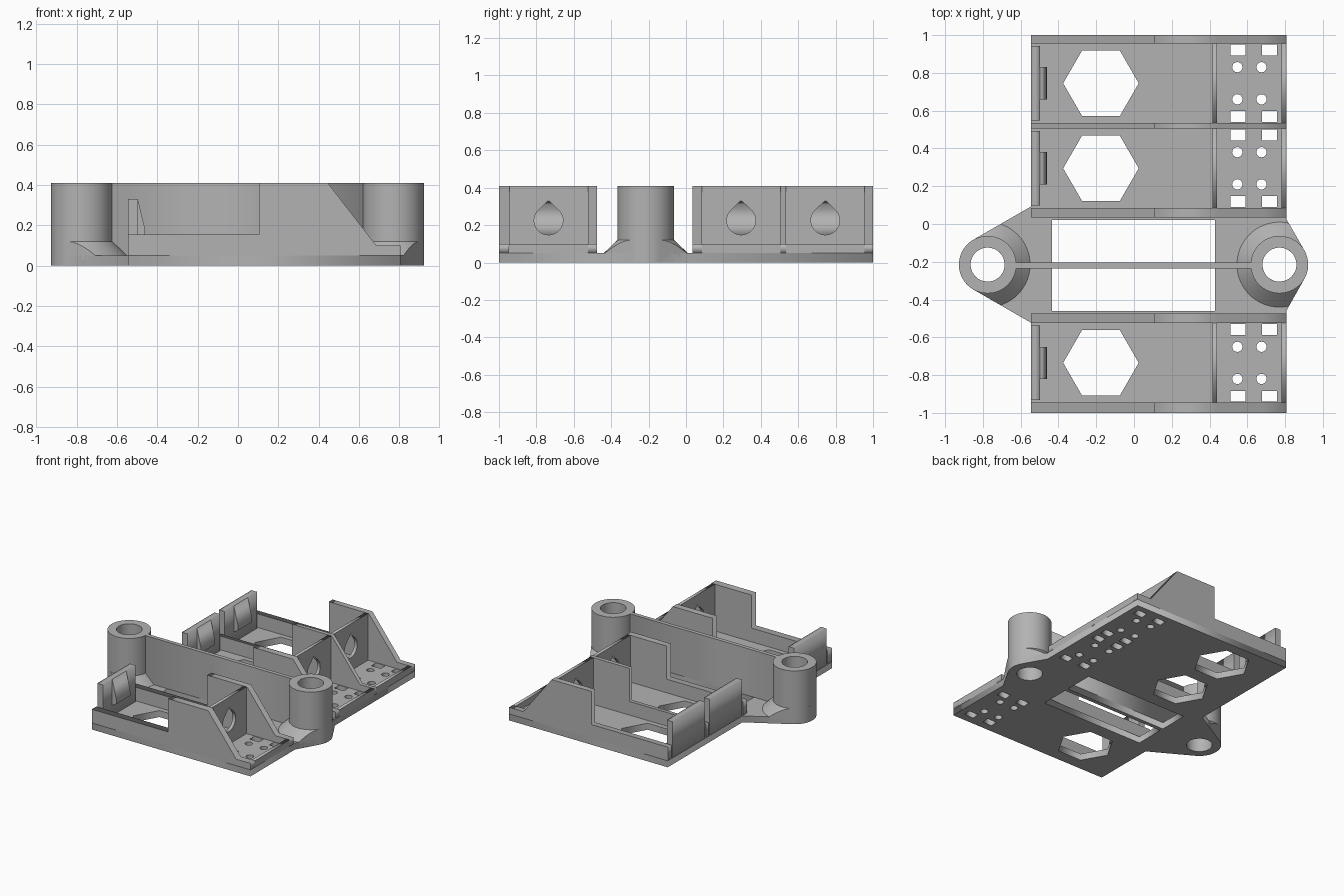
import bpy, bmesh, math
from mathutils import Matrix

if "Cube" in bpy.data.objects:
    bpy.data.objects.remove(bpy.data.objects["Cube"])

grey = bpy.data.materials.new("light_grey_plastic")
grey.diffuse_color = (0.45, 0.45, 0.45, 1)
grey.use_nodes = True
grey.node_tree.nodes["Principled BSDF"].inputs["Base Color"].default_value = grey.diffuse_color

PY = -0.215                       # y of both posts
POSTS = (-0.775, 0.77)            # x of the posts
BAYS = (-0.735, 0.295, 0.745)     # y centre of each bay
HALF = 0.21                       # half the inner bay width
TOP, FLOOR = 0.41, 0.05
ROT = {'Z': Matrix(),
       'Y': Matrix.Rotation(math.pi / 2, 4, 'X'),
       'X': Matrix.Rotation(math.pi / 2, 4, 'Z') @ Matrix.Rotation(math.pi / 2, 4, 'X')}


def arc(cx, cy, r, a0=0, a1=360, n=48):
    steps = n if a1 - a0 == 360 else n + 1
    return [(cx + r * math.cos(math.radians(a0 + (a1 - a0) * i / n)),
             cy + r * math.sin(math.radians(a0 + (a1 - a0) * i / n))) for i in range(steps)]


def rect(x0, x1, y0, y1):
    return [(x0, y0), (x1, y0), (x1, y1), (x0, y1)]


def slab(name, loops, lo, hi, axis='Z'):
    """Outline with holes, extruded from lo to hi along an axis."""
    cu = bpy.data.curves.new(name, 'CURVE')
    cu.dimensions, cu.fill_mode, cu.extrude = '2D', 'BOTH', (hi - lo) / 2
    for pts in loops:
        sp = cu.splines.new('POLY')
        sp.points.add(len(pts) - 1)
        for p, (a, b) in zip(sp.points, pts):
            p.co = (a, b, 0, 1)
        sp.use_cyclic_u = True
    tmp = bpy.data.objects.new(name + "_curve", cu)
    bpy.context.collection.objects.link(tmp)
    bpy.context.view_layer.update()
    me = bpy.data.meshes.new_from_object(tmp.evaluated_get(bpy.context.evaluated_depsgraph_get()))
    bpy.data.objects.remove(tmp)
    me.transform(ROT[axis])
    mid = (lo + hi) / 2
    me.transform(Matrix.Translation([mid if axis == k else 0 for k in 'XYZ']))
    bm = bmesh.new()
    bm.from_mesh(me)
    return finish(name, bm, me)


def finish(name, bm, me):
    bmesh.ops.remove_doubles(bm, verts=bm.verts, dist=1e-5)
    bmesh.ops.recalc_face_normals(bm, faces=bm.faces)
    bm.to_mesh(me)
    bm.free()
    me.materials.clear()
    me.materials.append(grey)
    ob = bpy.data.objects.new(name, me)
    bpy.context.collection.objects.link(ob)
    return ob


def smooth(ob):
    bpy.ops.object.select_all(action='DESELECT')
    ob.select_set(True)
    bpy.context.view_layer.objects.active = ob
    bpy.ops.object.shade_smooth_by_angle(angle=math.radians(30))


# base plate with post lugs, hexagons, slots and pin holes
outline = ([(-0.545, 1), (-0.545, 0.093)] + arc(POSTS[0], PY, 0.152, 120, 240, 20)
           + [(-0.545, -0.523), (-0.545, -1), (0.807, -1), (0.807, -0.459)]
           + arc(POSTS[1], PY, 0.152, -30, 30, 12) + [(0.807, 0.026), (0.807, 1)])
holes = [arc(x, PY, 0.09) for x in POSTS]
holes += [rect(-0.435, 0.43, -0.46, -0.235), rect(-0.435, 0.43, -0.205, 0.02)]
for y in BAYS:
    holes.append(arc(-0.175, y, 0.2, n=6))
    for s in (-1, 1):
        for x in (0.547, 0.675):
            holes.append(arc(x, y + s * 0.085, 0.027, n=24))
        for x in (0.55, 0.717):
            a, b = sorted((y + s * 0.148, y + s * 0.205))
            holes.append(rect(x - 0.04, x + 0.04, a, b))
slab("base_plate", [outline] + holes, 0, FLOOR)

# stepped side walls of the bays
profile = [(-0.545, FLOOR), (0.807, FLOOR), (0.807, 0.10), (0.685, 0.10),
           (0.445, TOP), (0.105, TOP), (0.105, 0.155), (-0.545, 0.155)]
for a, b in ((-1, -0.945), (-0.525, -0.475), (0.035, 0.085), (0.505, 0.535), (0.955, 1)):
    slab("side_wall", [profile], a, b, 'Y')

for y in BAYS:
    # cross wall with teardrop opening
    drop = arc(y, 0.225, 0.077, 135, 405, 30) + [(y, 0.333)]
    slab("cross_wall", [rect(y - HALF, y + HALF, FLOOR, TOP), drop], 0.415, 0.44, 'X')
    # low end rim
    slab("end_rim", [rect(y - HALF, y + HALF, FLOOR, 0.10)], 0.78, 0.807, 'X')
    # flexible tab and its catch
    slab("tab", [rect(-0.545, -0.497, FLOOR, 0.33)], y - 0.198, y + 0.198, 'Y')
    slab("tab_catch", [[(-0.497, 0.13), (-0.46, 0.15), (-0.463, 0.19), (-0.497, 0.33)]],
         y - 0.085, y + 0.085, 'Y')

# thin web between the posts
slab("web", [rect(-0.635, 0.63, -0.235, -0.205)], FLOOR, TOP, 'Z')
slab("web_foot", [rect(-0.435, 0.43, -0.235, -0.205)], 0, FLOOR, 'Z')

# posts with flared feet trimmed to the plate outline
trim = slab("trim_helper", [outline], -0.1, 0.3)
trim.hide_render = True
trim.hide_set(True)
for x in POSTS:
    smooth(slab("post", [arc(x, PY, 0.152, n=64), arc(x, PY, 0.09, n=64)], 0, TOP))
    bm = bmesh.new()
    ring = [bm.verts.new((r, 0, z)) for r, z in
            ((0.12, 0.03), (0.225, 0.03), (0.225, FLOOR), (0.151, 0.121), (0.12, 0.121))]
    edges = [bm.edges.new((ring[i - 1], ring[i])) for i in range(5)]
    bmesh.ops.spin(bm, geom=ring + edges, cent=(0, 0, 0), axis=(0, 0, 1),
                   angle=2 * math.pi, steps=64)
    bmesh.ops.translate(bm, verts=bm.verts, vec=(x, PY, 0))
    flare = finish("post_flare", bm, bpy.data.meshes.new("post_flare"))
    mod = flare.modifiers.new("trim", 'BOOLEAN')
    mod.operation, mod.solver, mod.object = 'INTERSECT', 'EXACT', trim
    bpy.context.view_layer.objects.active = flare
    bpy.ops.object.modifier_apply(modifier=mod.name)
    smooth(flare)
bpy.data.objects.remove(trim)
